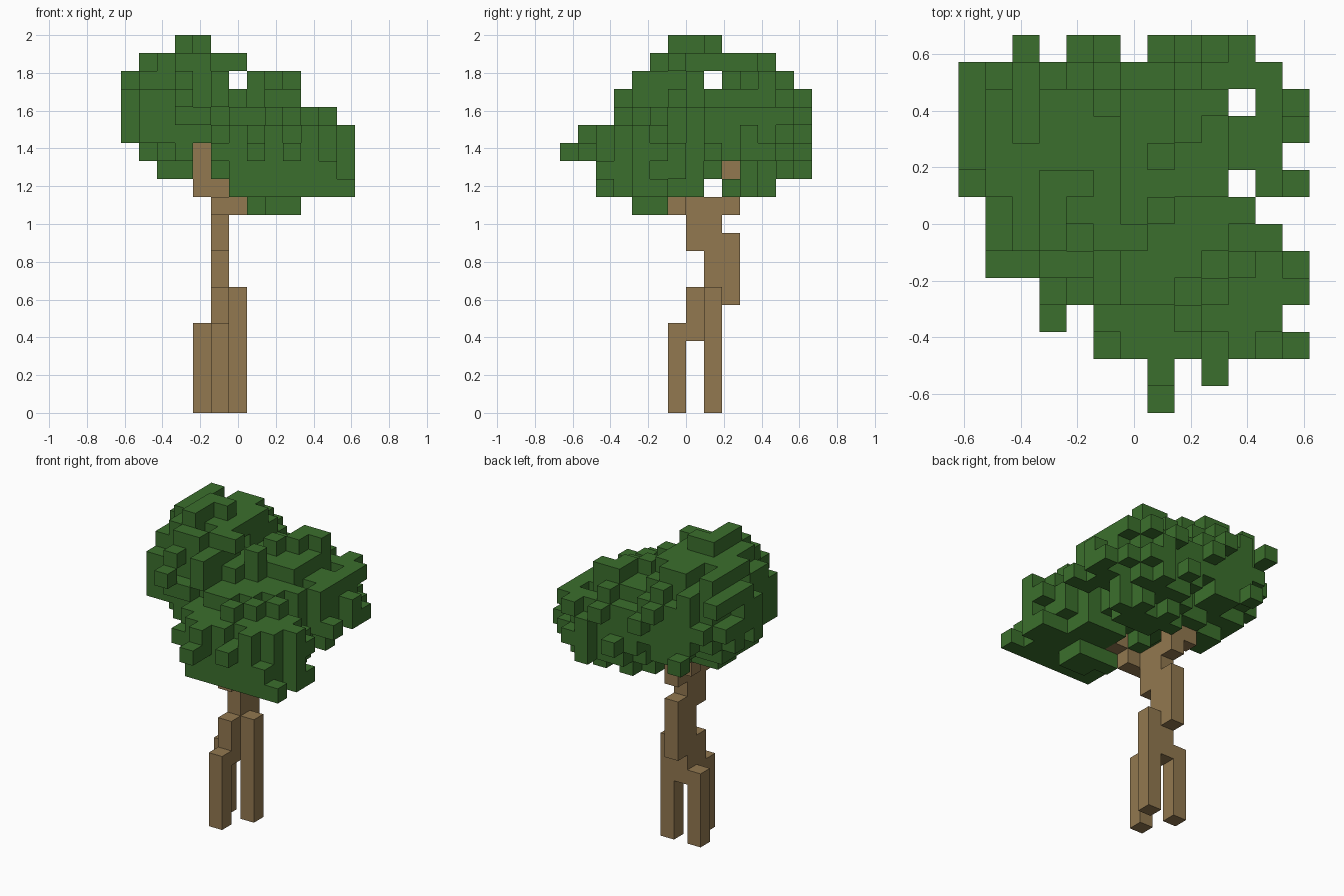
import bpy
import bmesh
import random
from mathutils import Vector

if "Cube" in bpy.data.objects:
    bpy.data.objects.remove(bpy.data.objects["Cube"], do_unlink=True)

random.seed(4)
NX, NY, NZ = 13, 14, 21
CELL = 2 / NZ
ORIGIN = Vector((-NX * CELL / 2, -NY * CELL / 2, 0))
STEPS = [Vector(v) for v in ((1, 0, 0), (-1, 0, 0), (0, 1, 0), (0, -1, 0), (0, 0, 1), (0, 0, -1))]


def make_material(name, colour):
    mat = bpy.data.materials.new(name)
    mat.use_nodes = True
    mat.diffuse_color = (*colour, 1)
    mat.node_tree.nodes["Principled BSDF"].inputs["Base Color"].default_value = (*colour, 1)
    return mat


def neighbours(cell):
    return [tuple(int(a + b) for a, b in zip(cell, step)) for step in STEPS]


def block_object(name, cells, solid, mat):
    """Skin a set of grid blocks, leaving out faces hidden against solid ones."""
    bm = bmesh.new()
    for cell in sorted(cells):
        middle = Vector(cell) + Vector((0.5, 0.5, 0.5))
        for step, other in zip(STEPS, neighbours(cell)):
            if other in solid:
                continue
            side = Vector((step.y, step.z, step.x))
            up = step.cross(side)
            corners = [side + up, up - side, -side - up, side - up]
            bm.faces.new([bm.verts.new(ORIGIN + CELL * (middle + (step + c) / 2)) for c in corners])
    bmesh.ops.remove_doubles(bm, verts=bm.verts, dist=CELL / 100)
    mesh = bpy.data.meshes.new(name)
    bm.to_mesh(mesh)
    bm.free()
    mesh.materials.append(mat)
    obj = bpy.data.objects.new(name, mesh)
    bpy.context.collection.objects.link(obj)


def stencil(first_row, rows):
    """Rows of inclusive start and end pairs become a set of (column, row)."""
    marks = set()
    for row, runs in enumerate(rows, first_row):
        for start, end in zip(runs[::2], runs[1::2]):
            marks |= {(column, row) for column in range(start, end + 1)}
    return marks


# Trunk, roots and branches: column, depth, lowest and highest block
columns = [
    (5, 6, 0, 4), (6, 8, 0, 6), (4, 8, 0, 4),      # roots
    (5, 7, 4, 6), (5, 8, 4, 11), (5, 9, 6, 9), (5, 7, 9, 11),  # stem
    (6, 6, 11, 11), (5, 6, 11, 11), (7, 6, 12, 13),  # front branch
    (5, 9, 11, 12), (4, 9, 12, 14),                # side branch
]
wood = {(i, j, k) for i, j, low, high in columns for k in range(low, high + 1)}

# Canopy outlines from the front (x, z), the side (y, z) and above (x, y)
front = stencil(11, [(7, 9), (6, 12), (2, 12), (1, 12), (0, 12), (0, 11), (0, 9),
                     (0, 5, 7, 9), (1, 6), (3, 4)])
side = stencil(11, [(4, 5), (2, 7, 9, 11), (2, 13), (0, 13), (1, 13), (3, 13), (3, 13),
                    (4, 7, 9, 12), (5, 11), (6, 8)])
above = stencil(0, [(7, 7), (7, 7, 9, 9), (5, 12), (3, 3, 5, 11), (3, 12), (1, 12), (1, 11),
                    (1, 10), (0, 9, 11, 12), (0, 11), (0, 12), (0, 9, 11, 12), (0, 11),
                    (2, 2, 4, 5, 7, 10)])

# Leaf clumps at the branch tips: centre and radii
clumps = [
    ((3.8, 8.9, 16.8), (4.2, 4.8, 3.8)),
    ((8.8, 4.7, 13.7), (4.2, 3.8, 2.9)),
    ((8.7, 10.3, 15.5), (4.0, 3.7, 3.3)),
    ((6.2, 7, 15.2), (3.2, 3.5, 2.8)),
]


def fullness(cell):
    best = -9
    for centre, radii in clumps:
        offset = Vector([(a + 0.5 - c) / r for a, c, r in zip(cell, centre, radii)])
        best = max(best, 1 - offset.length)
    return best + random.uniform(-0.2, 0.14)


def blocks_branch(i, j, k):
    return (i == 4 and k in (13, 14) and j < 9) or (j == 9 and k == 13 and i > 4)


density = {}
for i, k in sorted(front):
    for j in range(NY):
        cell = (i, j, k)
        if (j, k) in side and (i, j) in above and cell not in wood and not blocks_branch(*cell):
            density[cell] = fullness(cell)
leaves = {c for c, value in density.items() if value > 0}
leaves = {c for c in leaves if any(n in leaves for n in neighbours(c))}

# Add the best block wherever an outline is still open
for outline, a, b in ((front, 0, 2), (side, 1, 2), (above, 0, 1)):
    for mark in sorted(outline):
        line = [c for c in density if (c[a], c[b]) == mark]
        if line and not any(c in leaves for c in line):
            leaves.add(max(line, key=density.get))

bark = make_material("bark brown", (0.287, 0.188, 0.08))
green = make_material("leaf green", (0.044, 0.159, 0.026))
solid = wood | leaves
block_object("trunk", wood, solid, bark)
block_object("leaves", leaves, solid, green)
